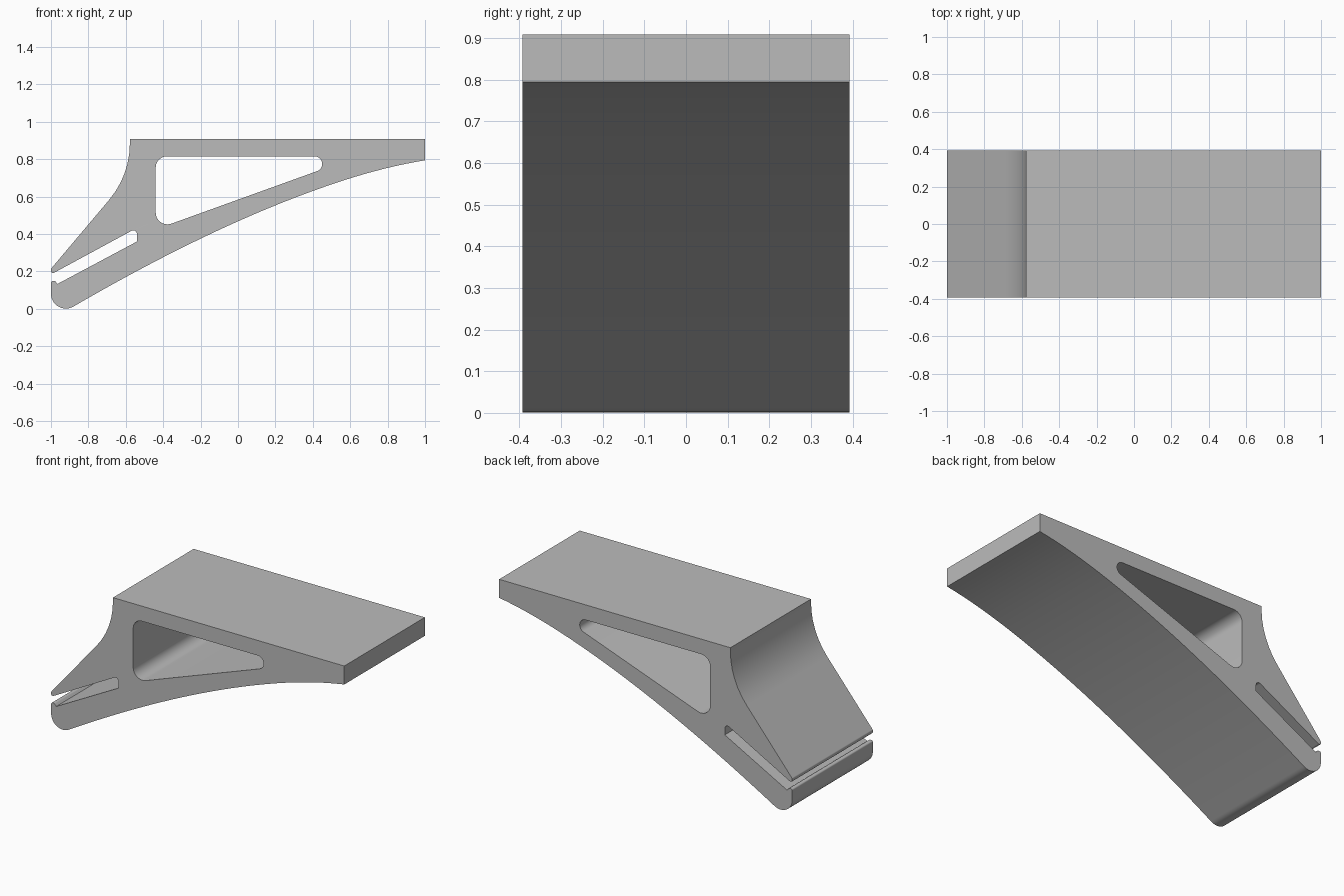
import bpy, bmesh, math
from mathutils import Vector

cube = bpy.data.objects.get("Cube")
if cube:
    bpy.data.objects.remove(cube, do_unlink=True)

HALF_WIDTH = 0.393


def bezier(a, b, c, n):
    """Quadratic curve as sharp-corner entries (x, z, radius 0)."""
    a, b, c = Vector(a), Vector(b), Vector(c)
    pts = [a.lerp(b, i / n).lerp(b.lerp(c, i / n), i / n) for i in range(n + 1)]
    return [(p.x, p.y, 0) for p in pts]


def fillet(corners, step=math.radians(8)):
    """Round each (x, z, radius) corner of a closed outline with an arc."""
    out = []
    for i, (x, z, r) in enumerate(corners):
        p = Vector((x, z))
        if r == 0:
            out.append(p)
            continue
        u = (Vector(corners[i - 1][:2]) - p).normalized()
        v = (Vector(corners[(i + 1) % len(corners)][:2]) - p).normalized()
        half = u.angle(v) / 2
        centre = p + (u + v).normalized() * (r / math.sin(half))
        start = p + u * (r / math.tan(half)) - centre
        end = p + v * (r / math.tan(half)) - centre
        sweep = start.angle_signed(end)
        n = max(3, math.ceil(abs(sweep) / step))
        for k in range(n + 1):
            t = k / n
            arc = (start * math.sin((1 - t) * sweep) + end * math.sin(t * sweep)) / math.sin(sweep)
            out.append(centre + arc)
    return out


# Outer profile: top plate, swept back, upper jaw, slot, lower jaw, underside
outline = [(1, 0.908, 0), (-0.578, 0.908, 0), (-0.578, 0.714, 0.47)]
outline += [(-1, 0.214, 0.012), (-1, 0.193, 0.008), (-0.985, 0.192, 0.008)]
outline += [(-0.54, 0.433, 0.02), (-0.54, 0.36, 0)]
outline += [(-0.965, 0.133, 0), (-0.978, 0.149, 0.008), (-1, 0.149, 0.01)]
outline += [(-1, -0.058, 0.08)]
outline += bezier((-0.875, 0.015), (-0.07, 0.483), (0.575, 0.69), 20)
outline += bezier((0.575, 0.69), (0.8, 0.762), (1, 0.794), 8)[1:]

# Rounded triangular window through the body
window = [(-0.44, 0.815, 0.06), (0.45, 0.815, 0.04),
          (0.45, 0.746, 0.04), (-0.44, 0.425, 0.063)]

# Fill the two outlines and extrude across the width
curve = bpy.data.curves.new("bracket_profile", "CURVE")
curve.dimensions = "2D"
curve.fill_mode = "BOTH"
curve.extrude = HALF_WIDTH
for corners in (outline, window):
    pts = fillet(corners)
    spline = curve.splines.new("POLY")
    spline.points.add(len(pts) - 1)
    for sp, p in zip(spline.points, pts):
        sp.co = (p.x, p.y, 0, 1)
    spline.use_cyclic_u = True

bracket = bpy.data.objects.new("clip_bracket", curve)
bpy.context.collection.objects.link(bracket)
bracket.rotation_euler.x = math.pi / 2
bpy.ops.object.select_all(action="DESELECT")
bracket.select_set(True)
bpy.context.view_layer.objects.active = bracket
bpy.ops.object.convert(target="MESH")
bpy.ops.object.transform_apply(location=False, rotation=True, scale=False)

# Weld the caps to the walls
bm = bmesh.new()
bm.from_mesh(bracket.data)
bmesh.ops.remove_doubles(bm, verts=bm.verts, dist=0.0005)
bmesh.ops.recalc_face_normals(bm, faces=bm.faces)
bm.to_mesh(bracket.data)
bm.free()

# Plain grey material
grey = bpy.data.materials.new("plain grey")
grey.use_nodes = True
colour = (0.5, 0.5, 0.5, 1)
grey.diffuse_color = colour
grey.node_tree.nodes["Principled BSDF"].inputs["Base Color"].default_value = colour
bracket.data.materials.clear()
bracket.data.materials.append(grey)
bpy.ops.object.shade_smooth_by_angle(angle=math.radians(30))
